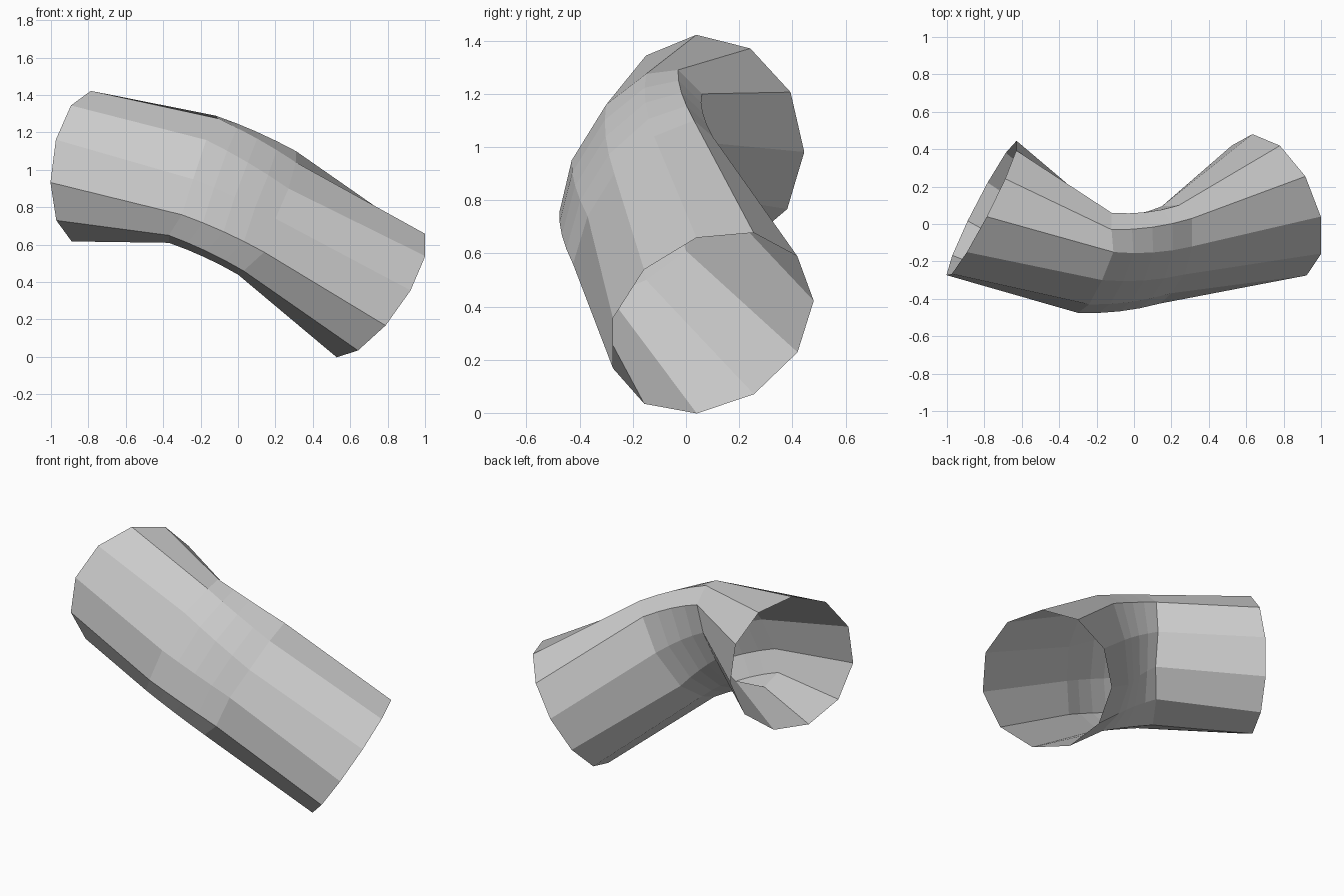
import bpy, bmesh, math
from mathutils import Vector, Matrix

if "Cube" in bpy.data.objects:
    bpy.data.objects.remove(bpy.data.objects["Cube"])

SIDES = 11


def round_end(centre, axis, first, radius=0.41):
    """Circular rim around axis, starting in the direction of first."""
    axis = Vector(axis).normalized()
    first = Vector(first)
    first = (first - axis * first.dot(axis)).normalized() * radius
    return [Vector(centre) + Matrix.Rotation(math.tau * i / SIDES, 3, axis) @ first
            for i in range(SIDES)]


# open round rims at both ends
left_rim = round_end((-0.812, 0.08, 1.015), (-0.885, 0.455, 0.1), (0.122, 0.162, 0.355))
right_rim = round_end((0.747, 0.095, 0.34), (-0.766, -0.341, 0.545), (0.168, 0.158, 0.333))

# squashed cross-sections where the bend starts and ends
bend_start = [Vector(p) for p in (
    (-0.12, -0.03, 1.29), (-0.12, 0.06, 1.20), (-0.15, 0.04, 1.02), (-0.19, -0.03, 0.83),
    (-0.27, -0.12, 0.68), (-0.37, -0.27, 0.61), (-0.37, -0.41, 0.65), (-0.30, -0.475, 0.76),
    (-0.24, -0.43, 0.95), (-0.17, -0.30, 1.16), (-0.11, -0.15, 1.275))]
bend_end = [Vector(p) for p in (
    (0.31, 0.03, 1.10), (0.24, 0.10, 1.04), (0.15, 0.095, 0.83), (0.04, 0.0, 0.61),
    (-0.01, -0.15, 0.50), (0.0, -0.29, 0.44), (0.03, -0.385, 0.46), (0.14, -0.425, 0.56),
    (0.20, -0.37, 0.74), (0.27, -0.27, 0.90), (0.31, -0.12, 1.04))]

# rings along the bend, bulging gently towards its outside
outward = Vector((0.13, -0.86, 0.48))
rings = [left_rim]
for k in range(5):
    t = k / 4
    rings.append([a.lerp(b, t) + outward * (0.08 * t * (1 - t))
                  for a, b in zip(bend_start, bend_end)])
rings.append(right_rim)

# bridge the rings into one open tube
bm = bmesh.new()
loops = [[bm.verts.new(p) for p in ring] for ring in rings]
for a, b in zip(loops, loops[1:]):
    for i in range(SIDES):
        j = (i + 1) % SIDES
        bm.faces.new((a[i], a[j], b[j], b[i]))
bmesh.ops.recalc_face_normals(bm, faces=bm.faces)
mesh = bpy.data.meshes.new("bent_pipe")
bm.to_mesh(mesh)
bm.free()
bpy.context.collection.objects.link(bpy.data.objects.new("bent_pipe", mesh))
